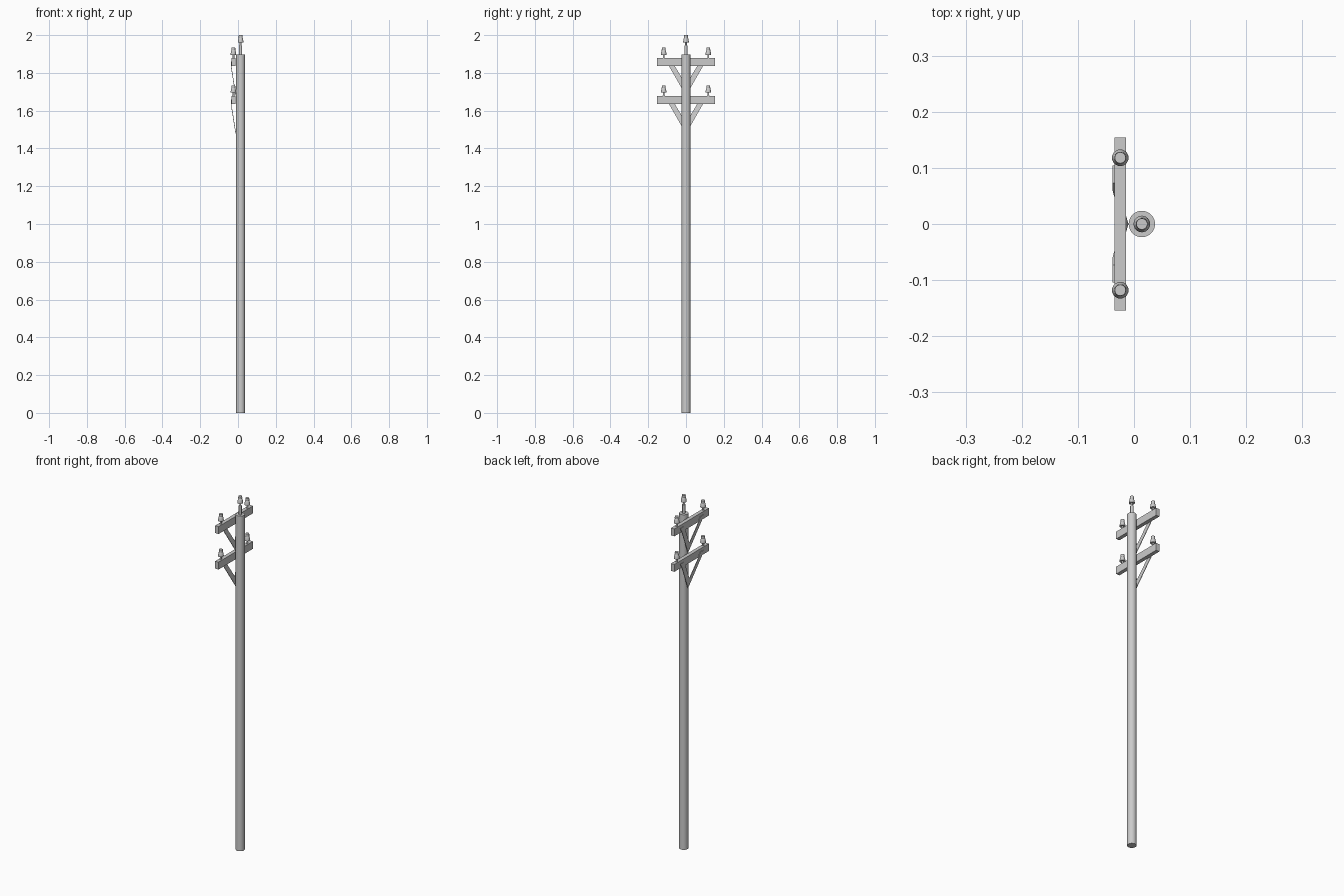
import bpy, bmesh, math

if "Cube" in bpy.data.objects:
    bpy.data.objects.remove(bpy.data.objects["Cube"])

POLE_X, POLE_R = 0.014, 0.0235
ARM_X = -0.0245


def finish(name, bm, smooth=False):
    bmesh.ops.recalc_face_normals(bm, faces=bm.faces)
    me = bpy.data.meshes.new(name)
    bm.to_mesh(me)
    bm.free()
    ob = bpy.data.objects.new(name, me)
    bpy.context.collection.objects.link(ob)
    if smooth:
        bpy.ops.object.select_all(action='DESELECT')
        ob.select_set(True)
        bpy.context.view_layer.objects.active = ob
        bpy.ops.object.shade_smooth_by_angle(angle=math.radians(35))
    return ob


def lathe(name, profile, loc, sides=24):
    """Closed solid of revolution from (radius, height) pairs."""
    bm = bmesh.new()
    rings = []
    for r, z in profile:
        rings.append([bm.verts.new((loc[0] + r * math.cos(2 * math.pi * i / sides),
                                    loc[1] + r * math.sin(2 * math.pi * i / sides),
                                    loc[2] + z)) for i in range(sides)])
    for a, b in zip(rings, rings[1:]):
        for i in range(sides):
            j = (i + 1) % sides
            bm.faces.new((a[i], a[j], b[j], b[i]))
    bm.faces.new(rings[0])
    bm.faces.new(rings[-1])
    return finish(name, bm, True)


def insulator(name, x, y, base, pin_h, pin_r):
    # pin with bell-shaped cap above it
    lathe(name + "_pin", [(pin_r, -0.003), (pin_r, pin_h - 0.016),
                          (0.005, pin_h - 0.016), (0.005, pin_h + 0.004)],
          (x, y, base), 16)
    lathe(name + "_bell", [(0.0148, 0), (0.0148, 0.005), (0.0115, 0.022),
                           (0.0098, 0.025), (0.0105, 0.029), (0.0098, 0.038)],
          (x, y, base + pin_h))


def brace(name, zc):
    # flat strap: upright on the arm face, then sloping in to the pole, mirrored in y
    rows = [(-0.035, (0.104, 0.004), (0.073, 0.004)),
            (-0.035, (0.090, -0.021), (0.059, -0.021)),
            (None, (0.0, -0.178), (0.0, -0.121))]
    bm = bmesh.new()
    grid = []
    for x, outer, inner in rows:
        ring = []
        for (y, z), t in ((outer, 0), (inner, 0), (inner, 0.003), (outer, 0.003)):
            px = x if x is not None else -0.035 + 0.025 * (-0.021 - z) / 0.157
            ring.append(bm.verts.new((px - t, y, zc + z)))
        grid.append(ring)
    for a, b in zip(grid, grid[1:]):
        for i in range(4):
            j = (i + 1) % 4
            bm.faces.new((a[i], a[j], b[j], b[i]))
    bm.faces.new(grid[0])
    ob = finish(name, bm)
    ob.modifiers.new("mirror", 'MIRROR').use_axis = (False, True, False)


# pole
lathe("pole", [(POLE_R, 0), (POLE_R, 1.897)], (POLE_X, 0, 0), 32)

# pole-top insulator
insulator("top_insulator", POLE_X, 0, 1.897, 0.065, 0.008)

# two crossarms with braces and insulators
for label, zc in (("upper", 1.857), ("lower", 1.656)):
    bm = bmesh.new()
    bmesh.ops.create_cube(bm, size=1)
    bmesh.ops.scale(bm, vec=(0.021, 0.308, 0.042), verts=bm.verts)
    bmesh.ops.translate(bm, vec=(ARM_X, 0, zc), verts=bm.verts)
    finish(label + "_crossarm", bm)
    brace(label + "_brace", zc)
    for side, s in (("left", -1), ("right", 1)):
        insulator(f"{label}_{side}_insulator", ARM_X, s * 0.118, zc + 0.021, 0.018, 0.007)
